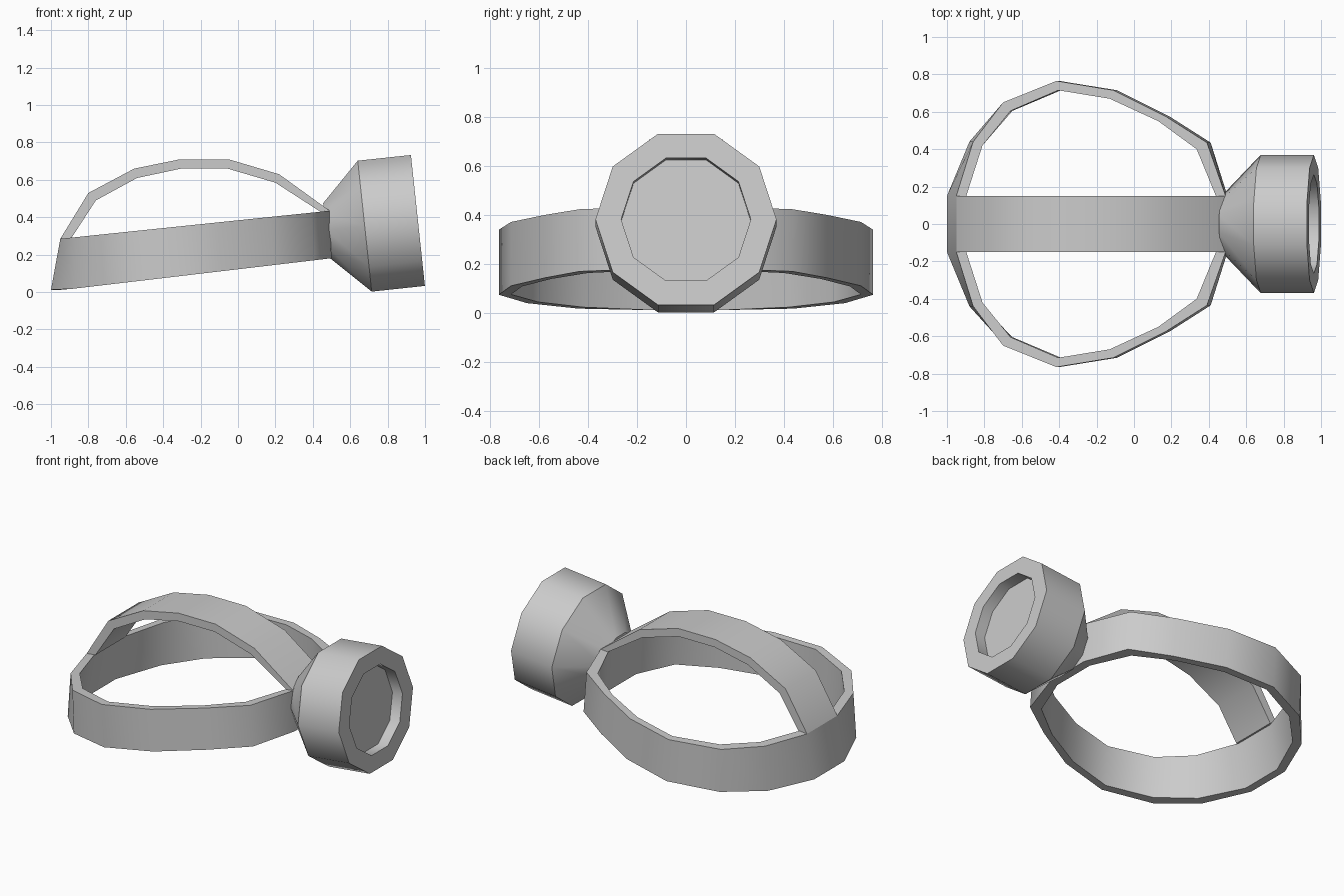
import bpy, math
from mathutils import Matrix

if "Cube" in bpy.data.objects:
    bpy.data.objects.remove(bpy.data.objects["Cube"])


def make(name, verts, faces):
    me = bpy.data.meshes.new(name)
    me.from_pydata(verts, [], faces)
    ob = bpy.data.objects.new(name, me)
    bpy.context.collection.objects.link(ob)
    bpy.ops.object.select_all(action='DESELECT')
    ob.select_set(True)
    bpy.context.view_layer.objects.active = ob
    bpy.ops.object.mode_set(mode='EDIT')
    bpy.ops.mesh.select_all(action='SELECT')
    bpy.ops.mesh.normals_make_consistent(inside=False)
    bpy.ops.object.mode_set(mode='OBJECT')
    bpy.ops.object.shade_smooth_by_angle(angle=math.radians(40))
    return ob


def sweep(sections, closed):
    # join equal-sized cross-sections into a tube of quads
    n, k = len(sections), len(sections[0])
    verts = [v for s in sections for v in s]
    faces = []
    for i in range(n if closed else n - 1):
        j = (i + 1) % n
        for a in range(k):
            b = (a + 1) % k
            faces.append((i * k + a, i * k + b, j * k + b, j * k + a))
    if not closed:
        faces += [tuple(range(k)), tuple(range((n - 1) * k, n * k))]
    return verts, faces


# Head band: outer x, y, inner x, y, lean of the top edge in x
half = [(-1.0, .15, -.95, .14, .05), (-.88, .44, -.83, .42, .02),
        (-.69, .65, -.65, .605, -.01), (-.40, .765, -.39, .715, -.015),
        (-.09, .715, -.11, .67, -.02), (.19, .575, .15, .55, -.02),
        (.41, .435, .355, .40, -.02), (.50, .15, .45, .145, -.01)]
loop = half + [(a, -b, c, -d, e) for a, b, c, d, e in reversed(half)]


def low(x):
    return max(.012, .122 + .118 * x)


def high(x):
    return .285 + .104 * (x + .95)


band = []
for ox, oy, ix, iy, lean in loop:
    tx, ux = ox + lean, ix + lean
    band.append([(ox, oy, low(ox)), (tx, oy, high(tx)),
                 (ux, iy, high(ux)), (ix, iy, low(ix))])
make("head_band", *sweep(band, True))

# Strap over the head: outer x, z, inner x, z
arc = [(-.95, .285, -.89, .29), (-.80, .53, -.76, .49),
       (-.555, .66, -.54, .61), (-.31, .71, -.305, .66),
       (-.05, .71, -.055, .66), (.22, .63, .20, .585), (.49, .435, .44, .43)]
w = .151
strap = [[(ox, -w, oz), (ox, w, oz), (ix, w, iz), (ix, -w, iz)]
         for ox, oz, ix, iz in arc]
make("top_strap", *sweep(strap, False))

# Lamp housing: ten-sided lathe along its tilted axis, with a recessed lens
profile = [(-.208, .153), (0, .37), (.286, .37), (.286, .265), (.216, .265)]
rings = [[(d, r * math.cos(i * math.tau / 10), r * math.sin(i * math.tau / 10))
          for i in range(10)] for d, r in profile]
lamp = make("lamp_housing", *sweep(rings, False))
lamp.data.transform(Matrix.Translation((.6775, 0, .3525)) @
                    Matrix.Rotation(math.radians(-6.1), 4, 'Y'))
